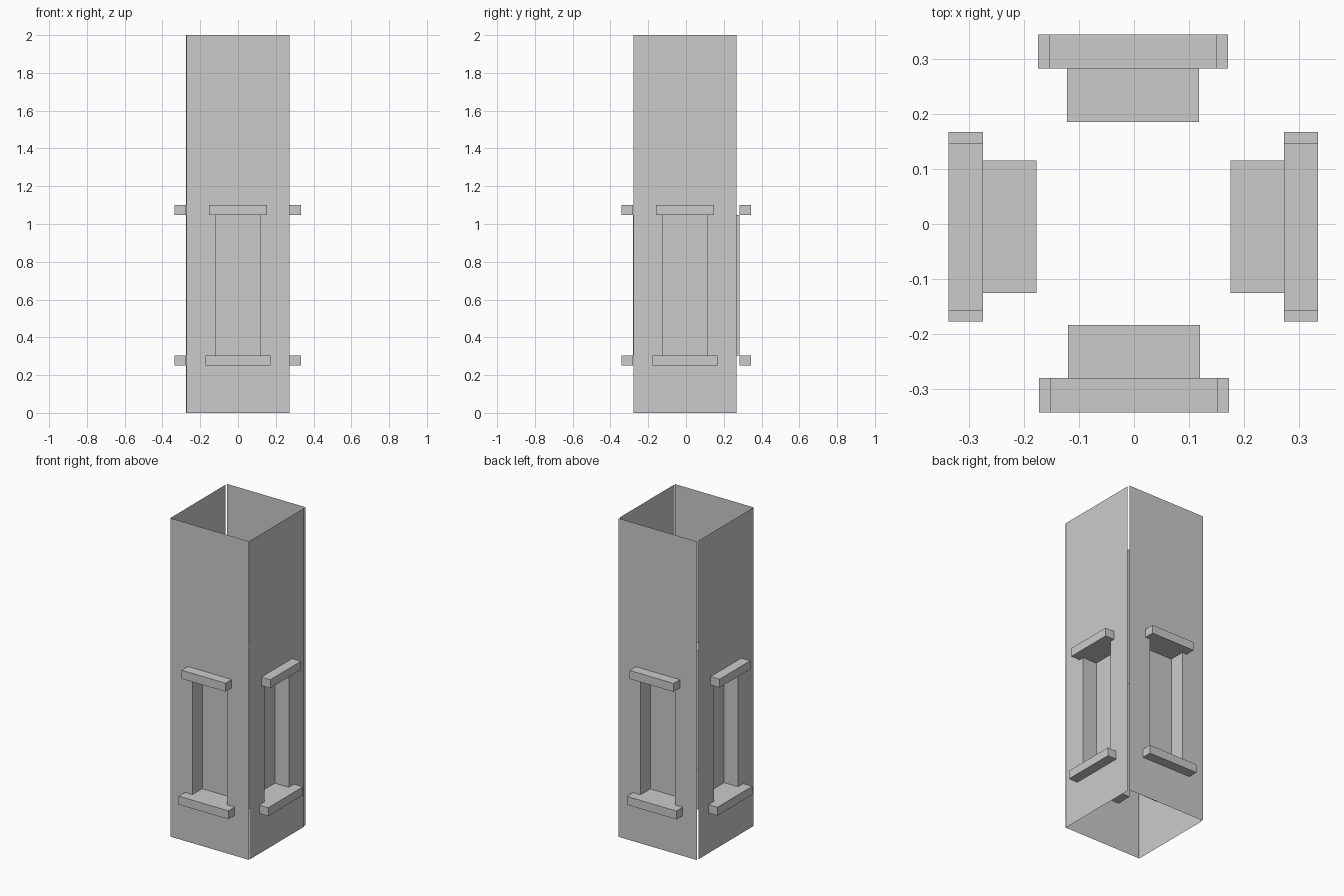
import bpy, bmesh
from math import radians
from mathutils import Matrix

if "Cube" in bpy.data.objects:
    bpy.data.objects.remove(bpy.data.objects["Cube"])

HALF_W, HEIGHT = 0.2725, 2.0          # wall panel
WIN_W, WIN_LO, WIN_HI = 0.12, 0.305, 1.048   # window opening
DEPTH, LEDGE = 0.097, 0.062           # recess depth, ledge projection


def finish(name, bm, mat):
    bm.transform(mat)
    me = bpy.data.meshes.new(name)
    bm.to_mesh(me)
    bm.free()
    ob = bpy.data.objects.new(name, me)
    bpy.context.collection.objects.link(ob)


def wall(name, mat):
    # thin panel with a window hole and an inset five-sided recess
    bm = bmesh.new()

    def ring(w, z0, z1, y):
        return [bm.verts.new((x, y, z)) for x, z in
                ((-w, z0), (w, z0), (w, z1), (-w, z1))]

    rings = [ring(HALF_W, 0, HEIGHT, 0),
             ring(WIN_W, WIN_LO, WIN_HI, 0),
             ring(WIN_W, WIN_LO, WIN_HI, DEPTH)]
    for a, b in zip(rings, rings[1:]):
        for i in range(4):
            j = (i + 1) % 4
            bm.faces.new((a[i], a[j], b[j], b[i]))
    bm.faces.new(rings[2])
    finish(name, bm, mat)


def ledge(name, half_w, z0, z1, mat):
    # box standing proud of the wall
    bm = bmesh.new()
    bmesh.ops.create_cube(bm, size=1, matrix=Matrix.Translation((0, -LEDGE / 2, (z0 + z1) / 2))
                          @ Matrix.Diagonal((2 * half_w, LEDGE, z1 - z0, 1)))
    finish(name, bm, mat)


# four sides: name, turn about z, centre of the panel
for side, turn, x, y in (("front", 0, 0, -0.28),
                         ("right", 90, 0.2725, -0.005),
                         ("back", 180, -0.002, 0.282),
                         ("left", 270, -0.2745, -0.005)):
    m = Matrix.Translation((x, y, 0)) @ Matrix.Rotation(radians(turn), 4, 'Z')
    wall(side + "_wall", m)
    ledge(side + "_window_sill", 0.1725, 0.252, WIN_LO, m)
    ledge(side + "_window_lintel", 0.1525, WIN_HI, 1.101, m)
